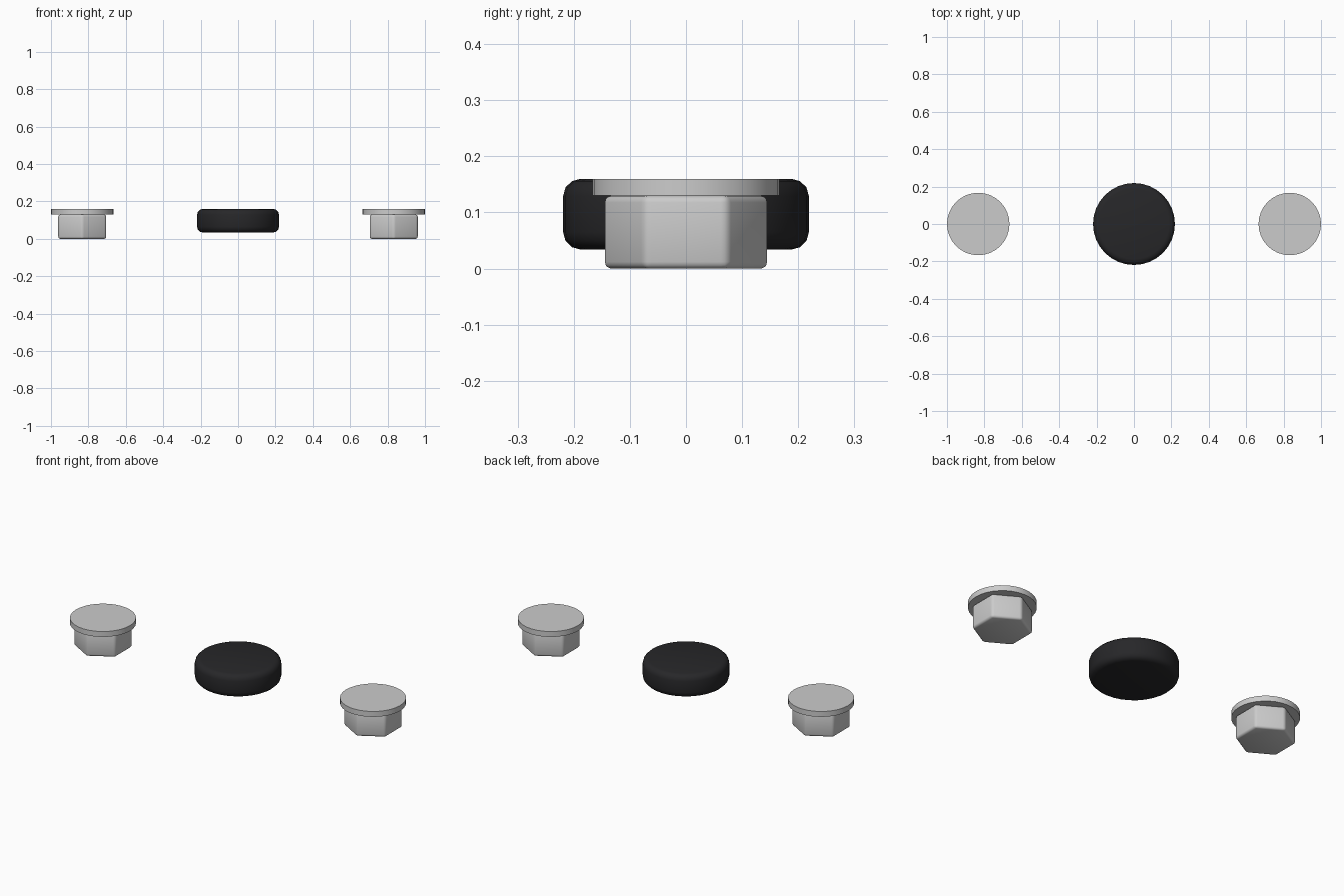
import bpy, bmesh, math
from mathutils import Matrix

if "Cube" in bpy.data.objects:
    bpy.data.objects.remove(bpy.data.objects["Cube"])


def disc(name, x, radius, z0, z1, sides, turn=0.0, bevel=0.0, segments=2, rims_only=False, angle=30):
    """Upright prism or cylinder between two heights, optionally with rounded edges."""
    bm = bmesh.new()
    place = Matrix.Translation((0, 0, (z0 + z1) / 2)) @ Matrix.Rotation(turn, 4, 'Z')
    bmesh.ops.create_cone(bm, cap_ends=True, segments=sides, radius1=radius,
                          radius2=radius, depth=z1 - z0, matrix=place)
    if bevel:
        edges = [e for e in bm.edges
                 if not rims_only or abs(e.verts[0].co.z - e.verts[1].co.z) < 1e-5]
        bmesh.ops.bevel(bm, geom=edges, offset=bevel, segments=segments,
                        profile=0.5, affect='EDGES')
    mesh = bpy.data.meshes.new(name)
    bm.to_mesh(mesh)
    bm.free()
    obj = bpy.data.objects.new(name, mesh)
    obj.location.x = x
    bpy.context.collection.objects.link(obj)
    bpy.ops.object.select_all(action='DESELECT')
    obj.select_set(True)
    bpy.context.view_layer.objects.active = obj
    bpy.ops.object.shade_smooth_by_angle(angle=math.radians(angle))
    return obj


# Rounded black puck in the middle
puck = disc("rubber_puck", 0, 0.219, 0.034, 0.16, 32, bevel=0.031, segments=3,
            rims_only=True, angle=60)
black = bpy.data.materials.new("black_rubber")
black.diffuse_color = (0.02, 0.02, 0.022, 1)
black.use_nodes = True
black.node_tree.nodes["Principled BSDF"].inputs["Base Color"].default_value = black.diffuse_color
puck.data.materials.append(black)

# Hex bolt heads with flanges, one on each side
for side, x in (("left", -0.833), ("right", 0.833)):
    disc(side + "_hex_head", x, 0.148, 0.0, 0.13, 6, bevel=0.012, segments=3, angle=40)
    disc(side + "_flange", x, 0.167, 0.13, 0.16, 32)
